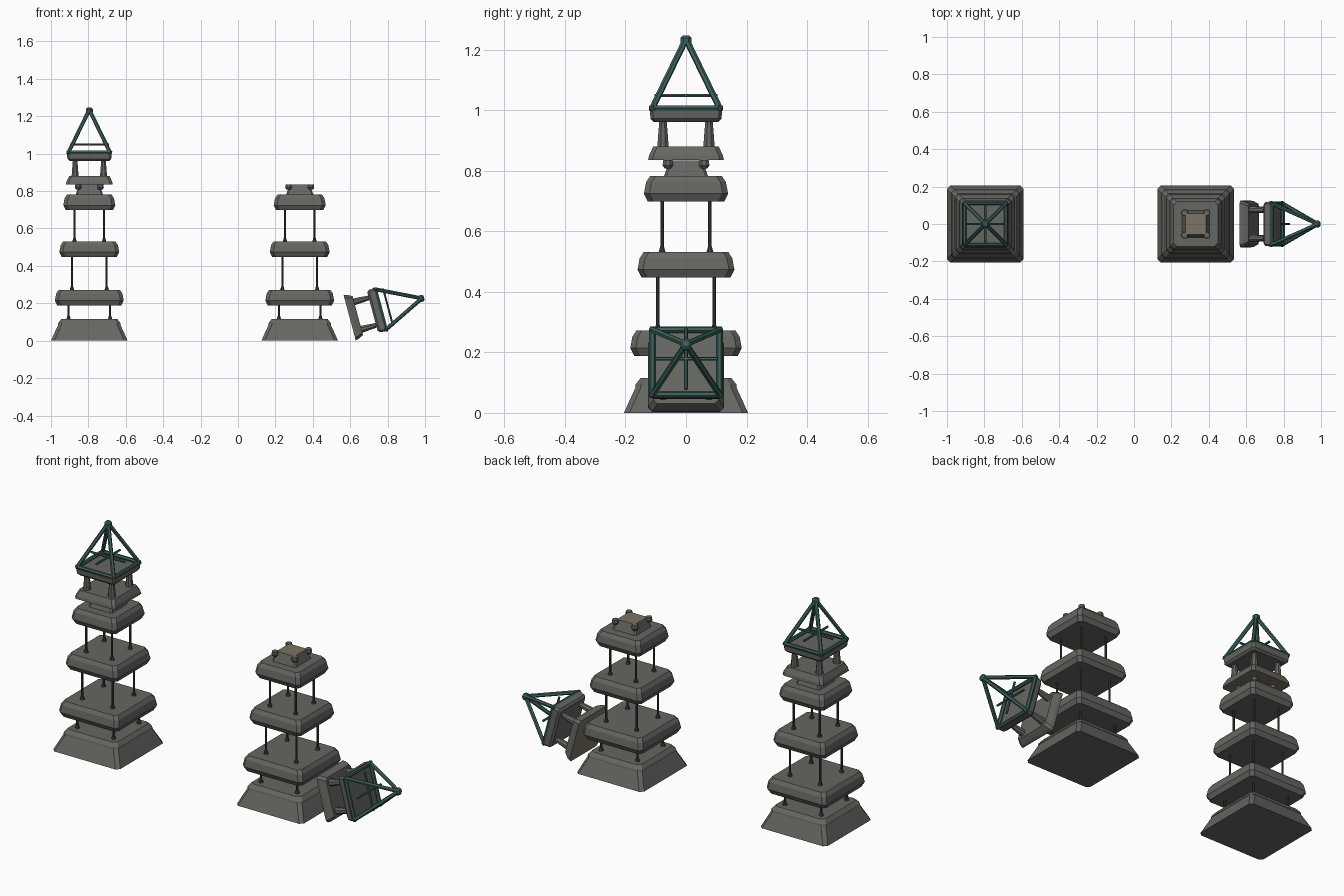
import bpy, bmesh
from math import radians, pi
from mathutils import Matrix, Vector

if "Cube" in bpy.data.objects:
    bpy.data.objects.remove(bpy.data.objects["Cube"])


def material(name, rgb):
    m = bpy.data.materials.new(name)
    m.diffuse_color = (*rgb, 1)
    m.use_nodes = True
    m.node_tree.nodes["Principled BSDF"].inputs["Base Color"].default_value = m.diffuse_color
    return m


STONE = material("stone", (0.13, 0.135, 0.12))
BROKEN = material("broken_stone", (0.2, 0.175, 0.125))
IRON = material("iron", (0.05, 0.055, 0.05))
COPPER = material("patina", (0.045, 0.12, 0.105))


def finish(name, bm, mats, place):
    bmesh.ops.recalc_face_normals(bm, faces=bm.faces)
    me = bpy.data.meshes.new(name)
    bm.to_mesh(me)
    bm.free()
    for m in mats:
        me.materials.append(m)
    ob = bpy.data.objects.new(name, me)
    bpy.context.collection.objects.link(ob)
    ob.matrix_world = place
    return ob


def slab(name, profile, place, chamfer=0.018, raw_top=False, raw_bottom=False):
    """Stacked square rings (half width, z) with cut corners."""
    bm = bmesh.new()
    rings = []
    for h, z in profile:
        k = h - chamfer
        pts = [(h, -k), (h, k), (k, h), (-k, h), (-h, k), (-h, -k), (-k, -h), (k, -h)]
        rings.append([bm.verts.new((x, y, z)) for x, y in pts])
    for a, b in zip(rings, rings[1:]):
        for i in range(8):
            j = (i + 1) % 8
            bm.faces.new((a[i], a[j], b[j], b[i]))
    bm.faces.new(rings[0][::-1]).material_index = int(raw_bottom)
    bm.faces.new(rings[-1]).material_index = int(raw_top)
    return finish(name, bm, [STONE, BROKEN], place)


def bar(bm, p, q, r1, r2, sides):
    """Tapered bar from p to q."""
    p, q = Vector(p), Vector(q)
    d = q - p
    mat = (Matrix.Translation((p + q) / 2) @ d.to_track_quat('Z', 'Y').to_matrix().to_4x4()
           @ Matrix.Rotation(pi / sides, 4, 'Z'))
    bmesh.ops.create_cone(bm, cap_ends=True, segments=sides, radius1=r1, radius2=r2,
                          depth=d.length, matrix=mat)


CORNERS = [(1, 1), (-1, 1), (-1, -1), (1, -1)]


def corner_bars(name, d, parts, sides, mat, place):
    """The same stack of bars (z0, z1, r0, r1) at four corners."""
    bm = bmesh.new()
    for sx, sy in CORNERS:
        for z0, z1, r0, r1 in parts:
            bar(bm, (sx * d, sy * d, z0), (sx * d, sy * d, z1), r0, r1, sides)
    return finish(name, bm, [mat], place)


def lower_tower(tag, place):
    # Sloped plinth and its cap
    slab(tag + "_plinth", [(0.205, 0), (0.187, 0.04), (0.163, 0.092)], place)
    slab(tag + "_plinth_cap", [(0.168, 0.086), (0.166, 0.095), (0.15, 0.115)], place)
    # Floor slabs
    for i, (w, z) in enumerate([(0.184, 0.188), (0.16, 0.447), (0.139, 0.698)]):
        slab(f"{tag}_floor_{i + 1}",
             [(w - 0.013, z), (w, z + 0.026), (w - 0.007, z + 0.064), (w - 0.02, z + 0.084)], place)
    # Thin rods with cone feet
    for i, (d, z0, z1) in enumerate([(0.111, 0.113, 0.19), (0.093, 0.27, 0.45), (0.079, 0.529, 0.70)]):
        corner_bars(f"{tag}_rods_{i + 1}", d,
                    [(z0, z1, 0.006, 0.006), (z0, z0 + 0.02, 0.013, 0.007)], 8, IRON, place)
    # Neck block and corner stubs
    slab(tag + "_neck", [(0.073, 0.78), (0.055, 0.834)], place, 0.008, raw_top=True)
    corner_bars(tag + "_neck_stubs", 0.06,
                [(0.808, 0.818, 0.012, 0.019), (0.818, 0.836, 0.019, 0.016)], 8, STONE, place)


def upper_tower(tag, place):
    # Built with z = 0 at the underside
    slab(tag + "_belfry_floor", [(0.125, 0), (0.122, 0.016), (0.108, 0.045)], place, 0.014, raw_bottom=True)
    corner_bars(tag + "_belfry_posts", 0.076,
                [(0.044, 0.075, 0.02, 0.018), (0.075, 0.13, 0.018, 0.013)], 8, STONE, place)
    slab(tag + "_belfry_cap", [(0.106, 0.126), (0.117, 0.137), (0.12, 0.164)], place, 0.01)
    # Open pyramid roof frame
    bm = bmesh.new()
    h, zb, zt, r = 0.111, 0.172, 0.4, 0.0105
    for (ax, ay), (bx, by) in zip(CORNERS, CORNERS[1:] + CORNERS[:1]):
        bar(bm, (ax * h, ay * h, zb), (bx * h, by * h, zb), r, r, 6)
        bar(bm, (ax * h, ay * h, zb), (0, 0, zt), r, r, 6)
        bmesh.ops.create_icosphere(bm, subdivisions=1, radius=0.0135,
                                   matrix=Matrix.Translation((ax * h, ay * h, zb)))
    bar(bm, (0, 0, zt - 0.012), (0, 0, zt + 0.004), 0.02, 0.02, 8)
    bar(bm, (0, 0, zt + 0.004), (0, 0, zt + 0.012), 0.02, 0.012, 8)
    finish(tag + "_roof_frame", bm, [COPPER], place)
    # Crossed tie bars inside the roof
    bm = bmesh.new()
    for a in ((0.104, 0), (0, 0.104)):
        bar(bm, (-a[0], -a[1], 0.213), (a[0], a[1], 0.213), 0.006, 0.006, 6)
    finish(tag + "_roof_ties", bm, [COPPER], place)


# Whole tower on the left, broken tower on the right with its top fallen over
whole = Matrix.Translation((-0.795, 0, 0))
lower_tower("whole", whole)
upper_tower("whole", whole @ Matrix.Translation((0, 0, 0.835)))
lower_tower("broken", Matrix.Translation((0.33, 0, 0)))
upper_tower("fallen", Matrix.Translation((0.597, 0, 0.123)) @ Matrix.Rotation(radians(75), 4, 'Y'))
